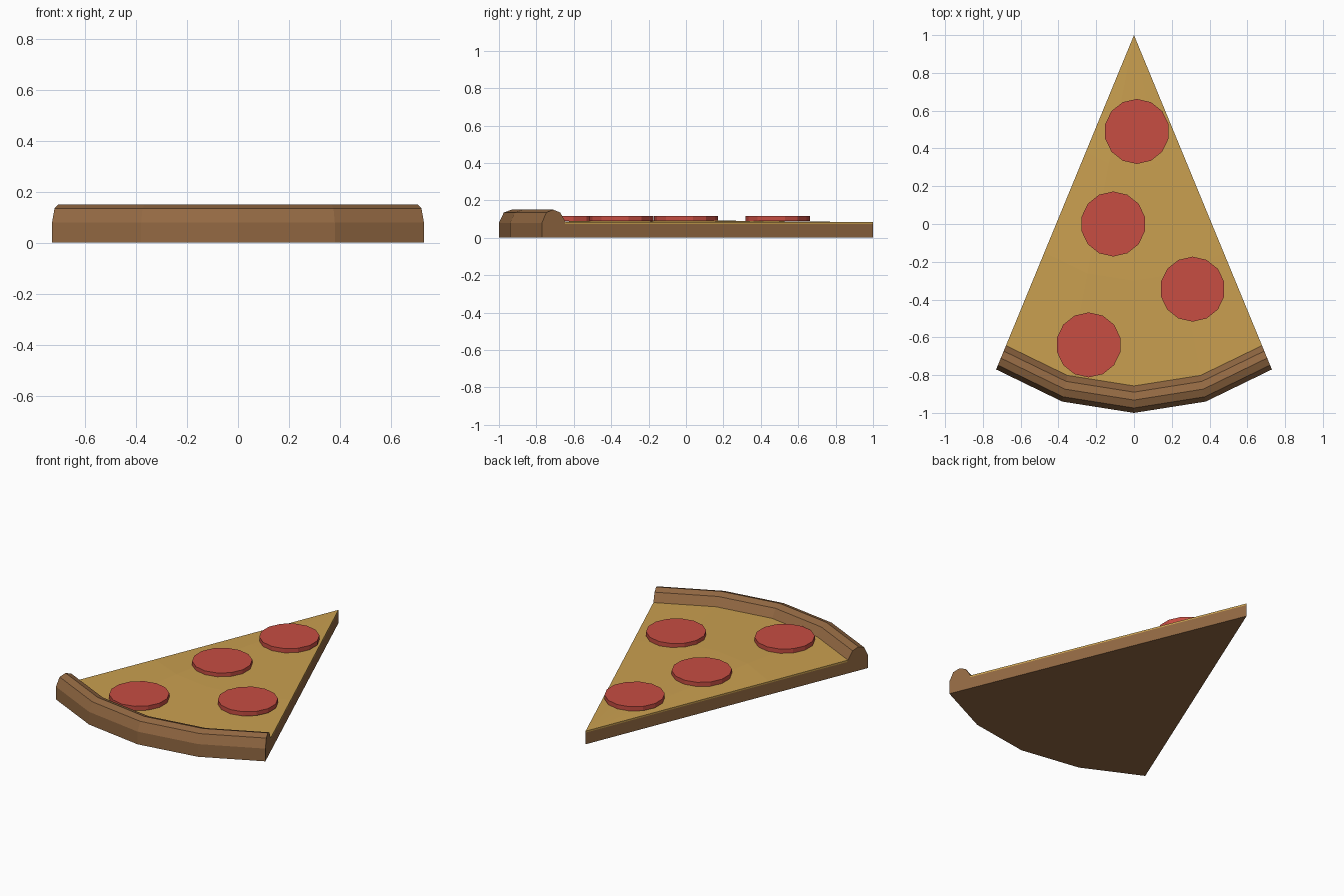
import bpy, bmesh, math

if "Cube" in bpy.data.objects:
    bpy.data.objects.remove(bpy.data.objects["Cube"])

# Outer arc of the slice; everything is scaled toward the tip at (0, 1)
ARC = [(-0.73, -0.77), (-0.38, -0.94), (0.0, -1.0), (0.38, -0.94), (0.73, -0.77)]


def material(name, color):
    m = bpy.data.materials.new(name)
    m.diffuse_color = (*color, 1)
    m.use_nodes = True
    m.node_tree.nodes["Principled BSDF"].inputs["Base Color"].default_value = m.diffuse_color
    return m


def finish(bm, name, mat):
    bmesh.ops.remove_doubles(bm, verts=bm.verts, dist=1e-5)
    bmesh.ops.recalc_face_normals(bm, faces=bm.faces)
    me = bpy.data.meshes.new(name)
    bm.to_mesh(me)
    bm.free()
    me.materials.append(mat)
    ob = bpy.data.objects.new(name, me)
    bpy.context.collection.objects.link(ob)
    return ob


def wedge(name, profiles, mat):
    """Loft one closed (scale from tip, z) profile per arc point, capping both cut sides."""
    bm = bmesh.new()
    rings = []
    for (x, y), prof in zip(ARC, profiles):
        rings.append([bm.verts.new((x * s, 1 + (y - 1) * s, z)) for s, z in prof])
    n = len(rings[0])
    for a, b in zip(rings, rings[1:]):
        for i in range(n):
            j = (i + 1) % n
            bm.faces.new((a[i], a[j], b[j], b[i]))
    bm.faces.new(rings[0])
    bm.faces.new(rings[-1])
    return finish(bm, name, mat)


dough_mat = material("dough", (0.29, 0.14, 0.055))
cheese_mat = material("cheese", (0.59, 0.35, 0.08))
meat_mat = material("pepperoni", (0.57, 0.075, 0.055))

# Dough base with rounded crust rim
dough = [(0, 0), (1, 0), (1, 0.08), (0.987, 0.135), (0.966, 0.15),
         (0.945, 0.135), (0.925, 0.073), (0, 0.073)]
wedge("crust", [dough] * 5, dough_mat)

# Cheese layer, slightly domed away from the cut edges
cheese = [[(0, 0.073), (0.93, 0.073), (0.93, 0.084), (0.65, 0.083 + d),
           (0.35, 0.083 + d * 0.7), (0, 0.083)] for d in (0, 0.01, 0.011, 0.01, 0)]
wedge("cheese", cheese, cheese_mat)

# Pepperoni discs
for i, (x, y) in enumerate([(0.015, 0.49), (-0.11, 0.0), (0.31, -0.345), (-0.24, -0.64)]):
    bm = bmesh.new()
    bmesh.ops.create_cone(bm, cap_ends=True, segments=14, radius1=0.172,
                          radius2=0.172, depth=0.027)
    bmesh.ops.translate(bm, verts=bm.verts, vec=(x, y, 0.1035))
    finish(bm, f"pepperoni_{i + 1}", meat_mat)
